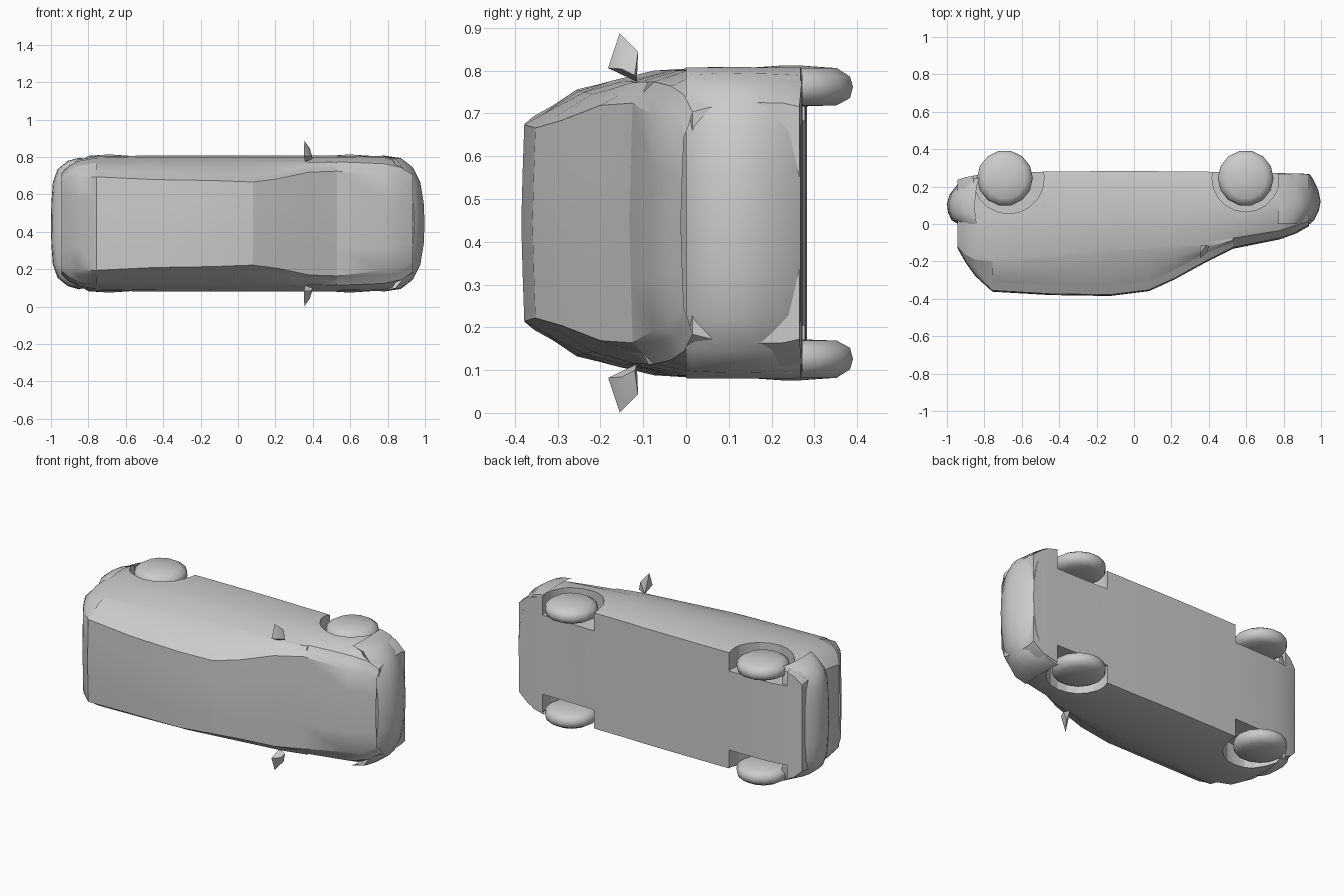
import bpy, bmesh
from math import cos, sin, pi, radians
from mathutils import Vector

if "Cube" in bpy.data.objects:
    bpy.data.objects.remove(bpy.data.objects["Cube"])

ZC = 0.444  # the car lies on its side: length on x, car-up is -y, width on z


def finish(name, bm, angle=38):
    bmesh.ops.recalc_face_normals(bm, faces=bm.faces)
    me = bpy.data.meshes.new(name)
    bm.to_mesh(me)
    bm.free()
    ob = bpy.data.objects.new(name, me)
    bpy.context.collection.objects.link(ob)
    smooth(ob, angle)
    return ob


def smooth(ob, angle=38):
    bpy.ops.object.select_all(action='DESELECT')
    ob.select_set(True)
    bpy.context.view_layer.objects.active = ob
    bpy.ops.object.shade_smooth_by_angle(angle=radians(angle))


def skin(name, rows, closed=False, caps=False, angle=38):
    """Surface through rows of (x, y, w) points, w = offset from the centre plane."""
    bm = bmesh.new()
    grid = [[bm.verts.new((x, y, ZC + w)) for x, y, w in row] for row in rows]
    n = len(grid[0])
    for a, b in zip(grid, grid[1:]):
        for i in range(n if closed else n - 1):
            j = (i + 1) % n
            bm.faces.new((a[i], a[j], b[j], b[i]))
    if caps:
        bm.faces.new(grid[0])
        bm.faces.new(grid[-1])
    return finish(name, bm, angle)


def mirrored(half):
    """Half row ending on the centre plane -> full row."""
    return half + [(x, y, -w) for x, y, w in reversed(half[:-1])]


# stations: x, floor y, belt y, top y, half width, belt half width, roof half width
ST = [
    (-0.945, .235, -.115, -.12, .27, .25, .22),
    (-0.90, .25, -.165, -.20, .315, .285, .24),
    (-0.85, .26, -.19, -.27, .34, .31, .25),
    (-0.757, .275, -.20, -.355, .357, .325, .25),
    (-0.45, .28, -.175, -.373, .362, .332, .235),
    (-0.13, .283, -.145, -.378, .362, .332, .23),
    (0.08, .283, -.13, -.352, .362, .332, .222),
    (0.216, .28, -.12, -.29, .362, .332, .24),
    (0.38, .28, -.10, -.20, .362, .332, .275),
    (0.53, .275, -.075, -.125, .362, .33, .28),
    (0.78, .272, -.035, -.075, .358, .32, .25),
    (0.87, .27, -.005, -.042, .335, .30, .24),
    (0.935, .265, .015, -.005, .28, .26, .20),
]


def lower_ring(s):
    x, yb, yt, _, hw, bw, _ = s
    prof = [(0, 0), (.97 * hw, 0), (hw, .15), (hw + .002, .5), (hw - .006, .78), (bw, 1), (0, 1)]
    half = [(x, yb + t * (yt - yb), w) for w, t in prof]
    return half + [(x, y, -w) for x, y, w in reversed(half[1:-1])]


def upper_half(s):
    x, _, yb, yt, _, bw, tw = s
    drop = min(.045, .5 * (yb - yt))
    return [(x, yb, bw), (x, yt + drop, tw + .025), (x, yt, tw),
            (x, yt - .004, .5 * tw), (x, yt - .007, 0)]


# lower body with wheel arches cut out
body = skin("lower_body", [lower_ring(s) for s in ST], closed=True, caps=True)
WHEELS = [(-0.69, .245), (0.597, .245)]
for (wx, wy), shift, r in zip(WHEELS, (.02, 0), (.19, .18)):
    for side in (-1, 1):
        bpy.ops.mesh.primitive_cylinder_add(vertices=20, radius=r, depth=.3,
                                            location=(wx + shift, wy, ZC + side * .39))
        cutter = bpy.context.object
        cutter.name = "arch_cutter"
        cutter.hide_render = True
        mod = body.modifiers.new("arch", 'BOOLEAN')
        mod.operation, mod.solver, mod.object = 'DIFFERENCE', 'EXACT', cutter
        bpy.context.view_layer.objects.active = body
        bpy.ops.object.modifier_apply(modifier=mod.name)
        bpy.data.objects.remove(cutter)
smooth(body)

# upper panels: tailgate, roof, windscreen, bonnet
for name, a, b in (("tailgate", 0, 3), ("roof", 3, 6), ("windscreen", 6, 9), ("bonnet", 9, 12)):
    whole = name in ("tailgate", "bonnet")
    skin(name, [mirrored(upper_half(s)[0 if whole else 1:]) for s in ST[a:b + 1]])

# side windows
for side, name in ((1, "side_window_right"), (-1, "side_window_left")):
    rows = []
    for s in ST[3:10]:
        p, q = upper_half(s)[:2]
        m = (p[0], (p[1] + q[1]) / 2, (p[2] + q[2]) / 2 + .012)
        rows.append([(x, y, side * w) for x, y, w in (p, m, q)])
    skin(name, rows)


# wrap-around bumpers: plan outline (x, w) swept through levels (y, inset)
def bumper(name, sign, plan, levels):
    rows = []
    for y, inset in levels:
        rows.append(mirrored([(sign * (px - inset * k), y, w * (1 - inset * .5 * k))
                              for px, w, k in plan]))
    skin(name, rows, angle=50)


bumper("front_bumper", 1,
       [(.775, .364, .1), (.87, .350, .5), (.935, .30, .9), (.975, .22, 1), (.993, .11, 1), (.998, 0, 1)],
       [(.005, .09), (.0, .055), (.02, .035), (.07, .01), (.12, 0), (.18, .012), (.24, .04), (.268, .06), (.27, .15)])
bumper("rear_bumper", -1,
       [(.85, .352, .2), (.91, .335, .6), (.965, .29, .9), (.99, .22, 1), (.998, .11, 1), (1.0, 0, 1)],
       [(.0, .06), (.02, .025), (.06, .006), (.11, 0), (.16, .015), (.21, .055), (.245, .12), (.25, .16)])

# rounded wheels
TYRE = [(.02, .368), (.11, .362), (.142, .342), (.149, .318), (.142, .292), (.11, .275), (.02, .272)]
for (wx, wy), end in zip(WHEELS, ("rear", "front")):
    for side, lr in ((1, "right"), (-1, "left")):
        rows = [[(wx + r * cos(2 * pi * i / 14), wy + r * sin(2 * pi * i / 14), side * w)
                 for i in range(14)] for r, w in TYRE]
        skin(f"{end}_wheel_{lr}", rows, closed=True, caps=True, angle=70)

# door mirrors
MIRROR = [(.355, -.155, .443), (.352, -.182, .362), (.358, -.115, .33),
          (.40, -.12, .345), (.385, -.112, .40), (.392, -.15, .36)]
for side, lr in ((1, "right"), (-1, "left")):
    bm = bmesh.new()
    for x, y, w in MIRROR:
        bm.verts.new(Vector((x, y, ZC + side * w)))
    bmesh.ops.convex_hull(bm, input=bm.verts)
    finish(f"door_mirror_{lr}", bm)
